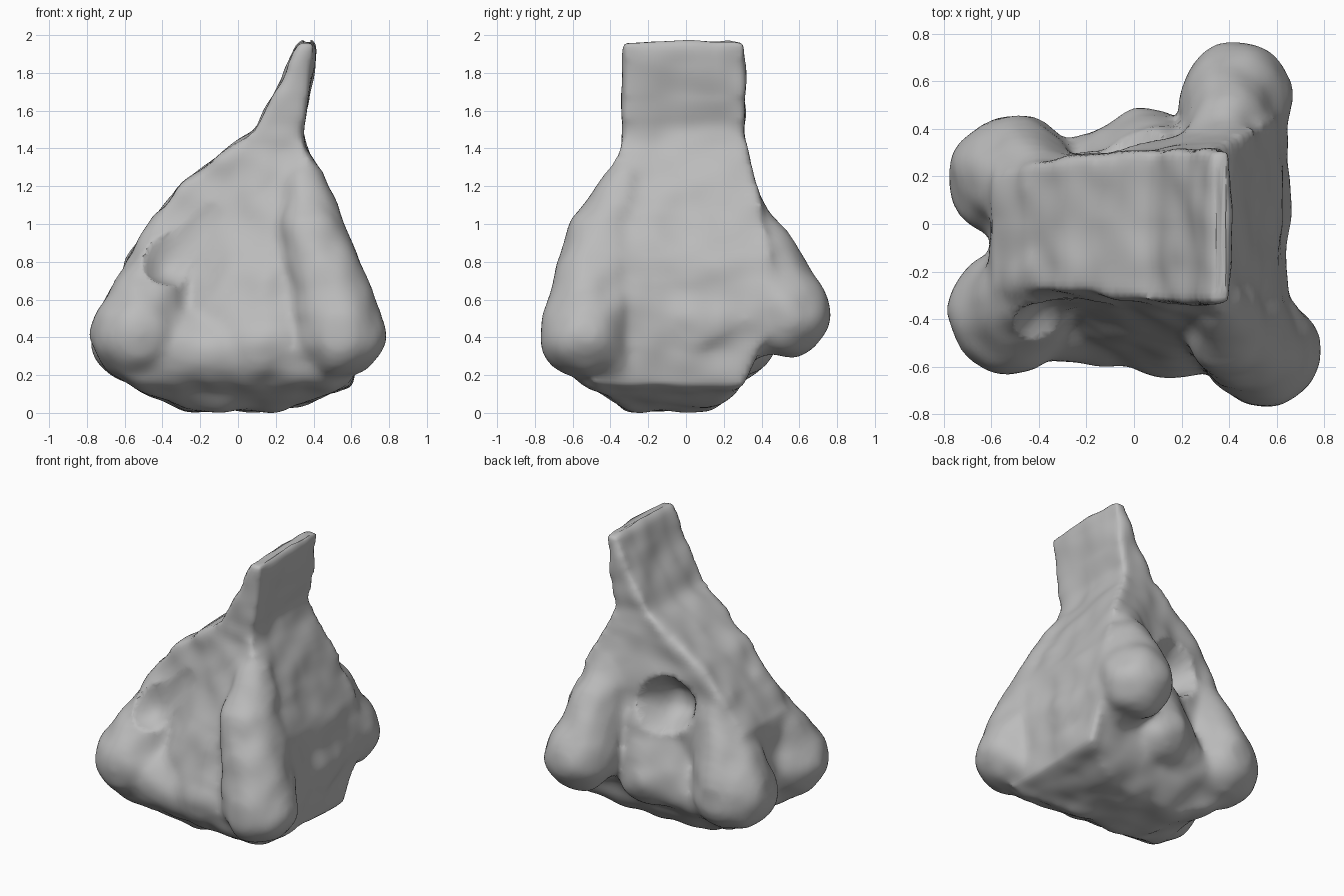
import bpy, bmesh
from mathutils import Vector, Matrix, noise

if "Cube" in bpy.data.objects:
    bpy.data.objects.remove(bpy.data.objects["Cube"])

grey = bpy.data.materials.new("plain grey")
grey.use_nodes = True
colour = (0.5, 0.5, 0.5, 1)
grey.diffuse_color = colour
grey.node_tree.nodes["Principled BSDF"].inputs["Base Color"].default_value = colour


def new_object(name, bm):
    mesh = bpy.data.meshes.new(name)
    bm.to_mesh(mesh)
    bm.free()
    mesh.materials.append(grey)
    obj = bpy.data.objects.new(name, mesh)
    bpy.context.collection.objects.link(obj)
    return obj


def add_hull(bm, points):
    """Add the convex hull of some points as a closed shell."""
    verts = [bm.verts.new(p) for p in points]
    result = bmesh.ops.convex_hull(bm, input=verts)
    loose = {v for v in result["geom_interior"] + result["geom_unused"]
             if isinstance(v, bmesh.types.BMVert)}
    bmesh.ops.delete(bm, geom=list(loose), context="VERTS")


def ball(x, y, z, radius):
    bm = bmesh.new()
    bmesh.ops.create_icosphere(bm, subdivisions=3, radius=radius,
                               matrix=Matrix.Translation((x, y, z)))
    points = [v.co.copy() for v in bm.verts]
    bm.free()
    return points


def add_fold(bm, *balls):
    """A rounded fold of cloth stretched over several balls."""
    add_hull(bm, [p for b in balls for p in ball(*b)])


# Draped sack: z, left x, right x, then front and back y at each x end
sections = [
    (1.97, .32, .41, -.34, .32, -.34, .32),
    (1.75, .23, .39, -.34, .32, -.34, .32),
    (1.5, .08, .34, -.33, .31, -.33, .31),
    (1.4, -.04, .36, -.31, .3, -.36, .33),
    (1.2, -.31, .46, -.28, .27, -.43, .38),
    (.8, -.61, .62, -.28, .22, -.5, .46),
    (.45, -.6, .64, -.32, .2, -.52, .45),
    (.14, -.55, .6, -.42, .22, -.5, .3),
    (.01, -.28, .25, -.3, .12, -.3, .12),
]


def corners(s):
    z, x0, x1, a, b, c, d = s
    return [Vector(p) for p in ((x0, a, z), (x0, b, z), (x1, c, z), (x1, d, z))]


sack = bmesh.new()
for upper, lower in zip(sections, sections[1:]):
    add_hull(sack, corners(upper) + corners(lower))

# Four corner bulbs tapering up into the sack
add_fold(sack, (-.52, -.37, .41, .26), (-.36, -.17, .97, .12))
add_fold(sack, (-.51, .2, .41, .27), (-.36, .15, .95, .12))
add_fold(sack, (.43, .53, .53, .24), (.34, .24, 1.18, .11))
add_fold(sack, (.54, -.53, .42, .245), (.39, -.47, .95, .16), (.36, -.33, 1.2, .12))

# Broad front panel, back panel, right panel and rounded underside
add_fold(sack, (-.17, -.38, .3, .17), (.12, -.41, .36, .24), (.33, -.4, .4, .22),
         (-.04, -.23, 1.08, .1), (.28, -.27, 1.2, .13))
add_fold(sack, (.06, .28, .4, .21), (-.14, .22, .36, .18), (.18, .2, 1.1, .11))
add_fold(sack, (.42, .48, .53, .22), (.45, .05, .45, .22), (.44, -.22, .45, .19),
         (.42, .2, 1, .11), (.42, -.25, 1, .12))
add_fold(sack, (-.48, -.35, .33, .22), (.46, -.43, .32, .21), (0, -.2, .13, .1))
add_fold(sack, (-.45, .16, .33, .2), (.38, .14, .33, .2), (0, -.05, .13, .1))
sack_object = new_object("draped_sack", sack)

remesh = sack_object.modifiers.new("merge folds", "REMESH")
remesh.mode = "VOXEL"
remesh.voxel_size = .025
remesh.use_smooth_shade = True

# Hollows under the sloping flap and the shallow mouth at the top of the neck
hollows = bmesh.new()
add_fold(hollows, (-.35, -.46, .84, .17), (-.16, -.42, 1.06, .11))
add_fold(hollows, (-.09, .43, .92, .22), (-.09, .26, .9, .15))
add_hull(hollows, [Vector((x, y, z)) for x in (.355, .385)
                   for y in (-.29, .27) for z in (1.94, 2.1)])
cutter = new_object("hollow_cutter", hollows)
cutter.hide_render = True
cutter.hide_set(True)

cut = sack_object.modifiers.new("hollows", "BOOLEAN")
cut.operation = "DIFFERENCE"
cut.object = cutter
cut.solver = "EXACT"
soften = sack_object.modifiers.new("soften", "SMOOTH")
soften.factor = .5
soften.iterations = 9

# Bake the merged surface, crumple it slightly and rest it on the floor
bpy.context.view_layer.update()
evaluated = sack_object.evaluated_get(bpy.context.evaluated_depsgraph_get())
baked = bpy.data.meshes.new_from_object(evaluated)
sack_object.modifiers.clear()
sack_object.data = baked
for v in baked.vertices:
    v.co += v.normal * noise.noise(v.co * 6) * .02
bottom = min(v.co.z for v in baked.vertices)
for v in baked.vertices:
    v.co.z -= bottom
bpy.data.objects.remove(cutter)

bpy.context.view_layer.objects.active = sack_object
sack_object.select_set(True)
bpy.ops.object.shade_smooth_by_angle(angle=.9)
